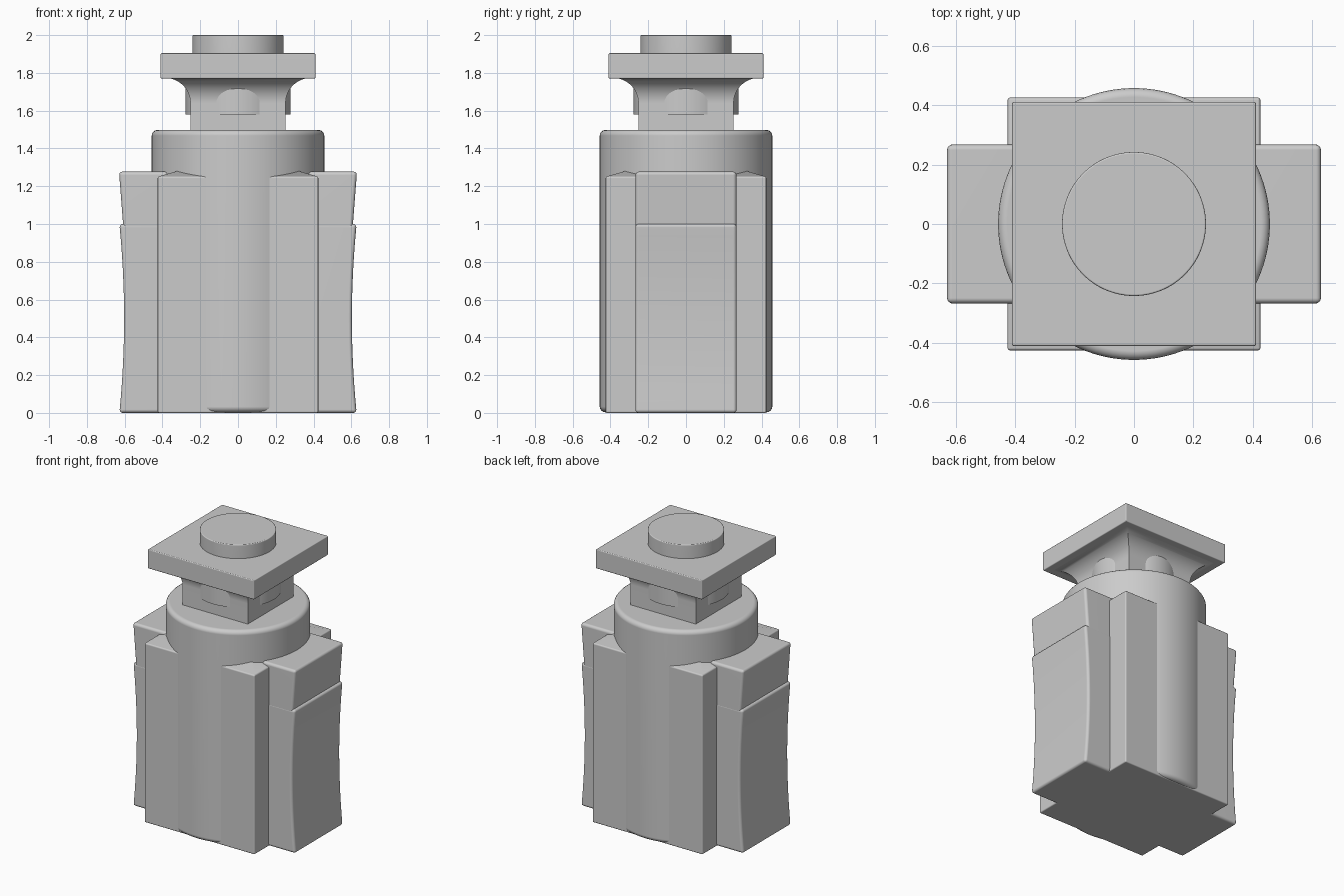
import bpy, bmesh, math

if "Cube" in bpy.data.objects:
    bpy.data.objects.remove(bpy.data.objects["Cube"])


def finish(name, bm, bevel=0.0, mirror=False):
    bmesh.ops.recalc_face_normals(bm, faces=bm.faces)
    mesh = bpy.data.meshes.new(name)
    bm.to_mesh(mesh)
    bm.free()
    ob = bpy.data.objects.new(name, mesh)
    bpy.context.collection.objects.link(ob)
    bpy.ops.object.select_all(action='DESELECT')
    ob.select_set(True)
    bpy.context.view_layer.objects.active = ob
    if bevel:
        m = ob.modifiers.new("bevel", 'BEVEL')
        m.width, m.segments = bevel, 4
        m.limit_method, m.angle_limit = 'ANGLE', math.radians(30)
        bpy.ops.object.modifier_apply(modifier="bevel")
    if mirror:
        ob.modifiers.new("mirror", 'MIRROR')
        bpy.ops.object.modifier_apply(modifier="mirror")
    bpy.ops.object.shade_smooth_by_angle(angle=math.radians(35))
    w = ob.modifiers.new("weighted_normals", 'WEIGHTED_NORMAL')
    w.keep_sharp = True
    return ob


def stack(name, sides, rings, bevel=0.0):
    """Loft of regular rings (flat-side distance, z); 4 sides gives a square."""
    bm = bmesh.new()
    k = 1 / math.cos(math.pi / 4) if sides == 4 else 1
    loops = []
    for r, z in rings:
        angles = [2 * math.pi * (i + 0.5) / sides for i in range(sides)]
        loops.append([bm.verts.new((k * r * math.cos(a), k * r * math.sin(a), z))
                      for a in angles])
    for lo, hi in zip(loops, loops[1:]):
        for i in range(sides):
            j = (i + 1) % sides
            bm.faces.new((lo[i], lo[j], hi[j], hi[i]))
    bm.faces.new(loops[0])
    bm.faces.new(loops[-1])
    return finish(name, bm, bevel)


def side_block(name, profile, half_width, bevel):
    """Extrude an x-z profile along y and mirror it to the other side."""
    bm = bmesh.new()
    face = bm.faces.new([bm.verts.new((x, -half_width, z)) for x, z in profile])
    ext = bmesh.ops.extrude_face_region(bm, geom=[face], use_keep_orig=True)
    for v in ext["geom"]:
        if isinstance(v, bmesh.types.BMVert):
            v.co.y = half_width
    return finish(name, bm, bevel, mirror=True)


# Round core and square housing with a hipped top
stack("round_core", 96, [(0.457, 0.003), (0.457, 1.498)], 0.03)
stack("square_housing", 4, [(0.425, 0), (0.425, 1.25), (0.1, 1.345)], 0.008)

# Side blocks: hollowed lower grip and tapered upper cap
grip = [(0.37, 1.0), (0.37, 0.0)]
for i in range(17):
    z = i / 16
    grip.append((0.603 + 0.025 * ((z - 0.5) / 0.5) ** 2, z))
side_block("side_grip", grip, 0.268, 0.018)
side_block("side_cap", [(0.37, 0.93), (0.603, 0.93), (0.63, 1.277), (0.37, 1.277)],
           0.267, 0.018)

# Square neck flaring out to the plate
flare = [(0.252, 1.48), (0.252, 1.64)]
for i in range(1, 13):
    a = math.pi / 2 * i / 12
    flare.append((0.252 + 0.133 * (1 - math.cos(a)), 1.64 + 0.133 * math.sin(a)))
stack("flared_neck", 4, flare)

# Collar that pokes through the four neck faces
stack("neck_collar", 96, [(0.277, 1.58), (0.277, 1.74)])

# Top plate and round button
stack("top_plate", 4, [(0.41, 1.77), (0.41, 1.904)], 0.006)
stack("top_button", 96, [(0.242, 1.89), (0.242, 2.0)], 0.006)
